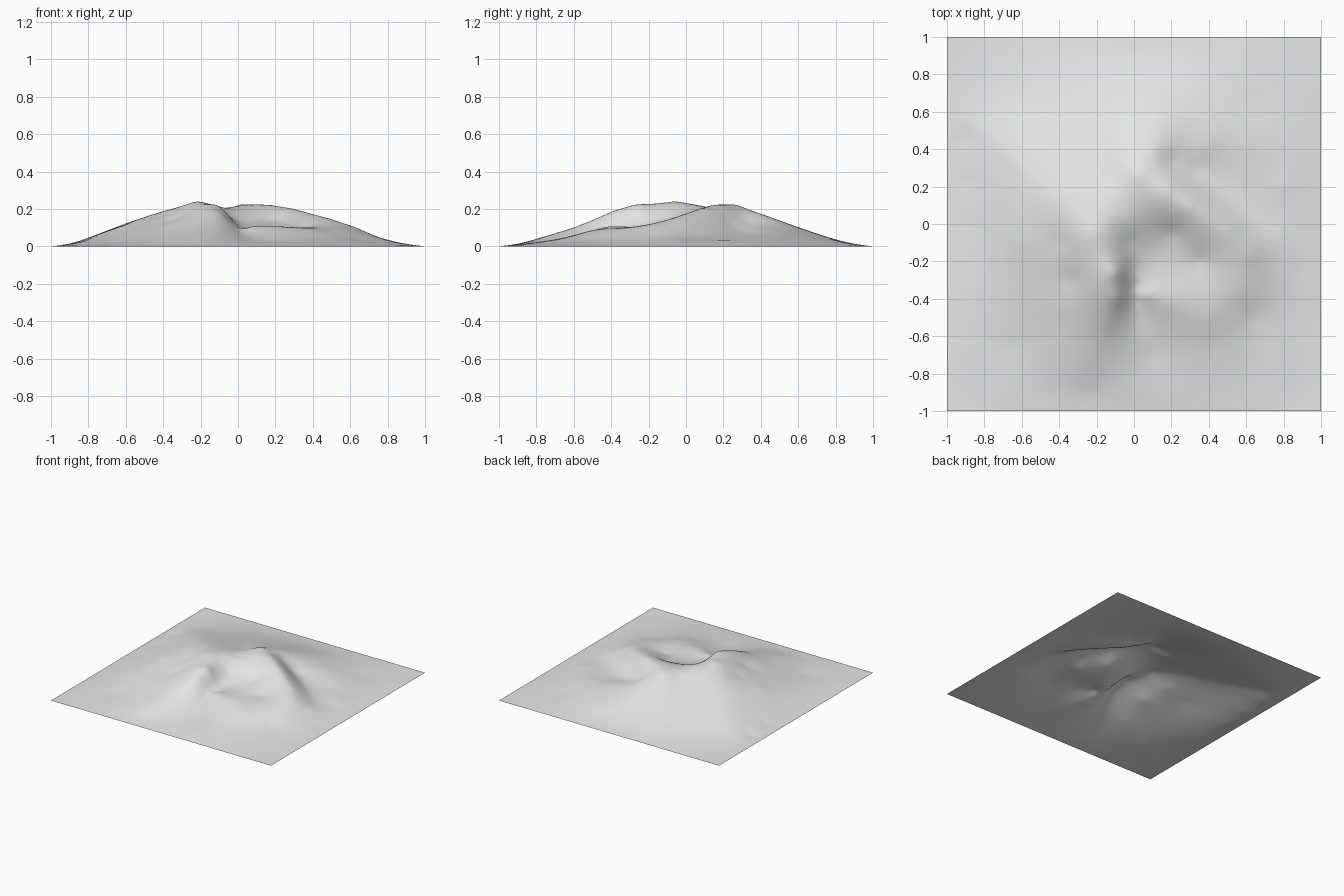
import bpy, bmesh, math

if "Cube" in bpy.data.objects:
    bpy.data.objects.remove(bpy.data.objects["Cube"])

# Crest and gully lines of the mountain: (x, y, height)
CRESTS = [
    # north-west ridge
    [(-.22, -.06, .24), (-.4, .14, .185), (-.6, .3, .115), (-.8, .5, .04)],
    # south ridge
    [(-.22, -.06, .24), (-.1, -.26, .215), (-.1, -.4, .175), (-.17, -.6, .1), (-.3, -.8, .04)],
    # saddle between the two summits
    [(-.22, -.06, .24), (-.06, .1, .205), (.02, .27, .222)],
    # east ridge, curling round the south-east shelf
    [(.02, .27, .222), (.18, .19, .217), (.3, .1, .2), (.5, -.03, .145),
     (.62, -.17, .105), (.56, -.35, .09), (.4, -.5, .085), (.4, -.63, .05)],
    # north spur
    [(.02, .27, .222), (.12, .42, .16), (.15, .6, .098), (.15, .8, .035)],
    # shelf rim
    [(.4, -.5, .085), (.2, -.42, .105), (.07, -.38, .105)],
]
GULLIES = [
    # canyon east of the south ridge
    [(-.02, -.1, .15), (0, -.25, .115), (.02, -.5, .065), (.1, -.7, .028)],
    # hollow below the east ridge
    [(.2, .33, .135), (.33, .27, .09), (.5, .15, .07), (.7, 0, .045)],
    # north gully
    [(-.12, .25, .178), (-.25, .45, .12), (-.35, .7, .05)],
]
SLOPES = [
    (-.4, -.1, .165), (-.6, -.1, .115), (-.8, -.1, .04), (-.35, -.3, .14),
    (-.6, -.35, .075), (-.4, -.55, .08), (-.65, -.65, .02), (.2, -.05, .135),
    (.35, -.2, .1), (.45, .5, .068), (.36, .4, .088), (.6, .4, .05), (.8, .2, .03),
    (-.6, .65, .04), (-.1, .6, .095), (.75, -.2, .05), (.65, -.5, .035), (.65, .65, .02),
]


def control_points():
    pts = {}
    for line in CRESTS + GULLIES:
        for a, b in zip(line, line[1:]):
            for i in range(4):
                p = [a[k] + (b[k] - a[k]) * i / 3 for k in range(3)]
                pts[(round(p[0], 3), round(p[1], 3))] = p[2]
    for x, y, z in SLOPES:
        pts[(x, y)] = z
    # flat skirt round the square border
    for ring, lift in ((1.0, 0.0), (.9, .013)):
        for i in range(9):
            t = -1 + i / 4
            z = lift * (1 - t * t)
            for x, y in ((t, 1), (t, -1), (1, t), (-1, t)):
                pts[(round(x * ring, 3), round(y * ring, 3))] = z
    return [(x, y, z) for (x, y), z in pts.items()]


def kernel(dx, dy):
    return math.sqrt(dx * dx + dy * dy + .0004)


def solve(a, b):
    n = len(b)
    m = [row + [v] for row, v in zip(a, b)]
    for c in range(n):
        p = max(range(c, n), key=lambda r: abs(m[r][c]))
        m[c], m[p] = m[p], m[c]
        top = m[c]
        for r in range(c + 1, n):
            f = m[r][c] / top[c]
            if f:
                row = m[r]
                for k in range(c, n + 1):
                    row[k] -= f * top[k]
    w = [0.0] * n
    for c in reversed(range(n)):
        w[c] = (m[c][n] - sum(m[c][k] * w[k] for k in range(c + 1, n))) / m[c][c]
    return w


# Fit a smooth surface through the crests, gullies and slopes
pts = control_points()
weights = solve([[kernel(p[0] - q[0], p[1] - q[1]) for q in pts] for p in pts],
                [p[2] for p in pts])
terms = [(p[0], p[1], w) for p, w in zip(pts, weights)]

# Terrain sheet
bm = bmesh.new()
bmesh.ops.create_grid(bm, x_segments=110, y_segments=110, size=1)
for v in bm.verts:
    x, y = v.co.x, v.co.y
    if max(abs(x), abs(y)) < .999:
        v.co.z = max(0, sum(w * kernel(x - px, y - py) for px, py, w in terms))
for f in bm.faces:
    f.smooth = True
mesh = bpy.data.meshes.new("mountain_terrain")
bm.to_mesh(mesh)
bm.free()
terrain = bpy.data.objects.new("mountain_terrain", mesh)
bpy.context.collection.objects.link(terrain)

rock = bpy.data.materials.new("light_grey_rock")
rock.diffuse_color = (.8, .8, .8, 1)
rock.use_nodes = True
rock.node_tree.nodes["Principled BSDF"].inputs["Base Color"].default_value = rock.diffuse_color
mesh.materials.append(rock)
